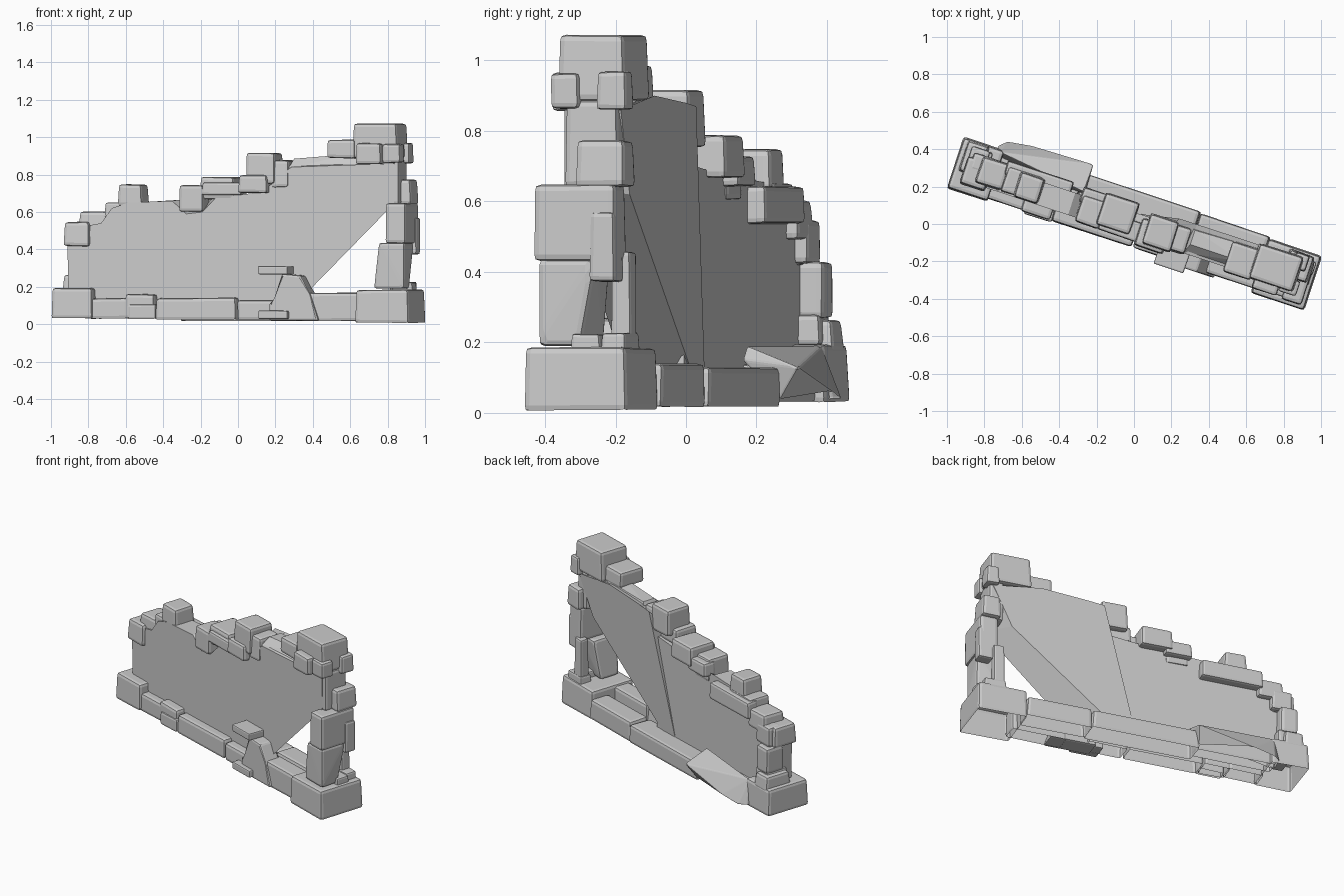
import bpy, bmesh, math, random
from mathutils import Matrix, Vector

random.seed(4)
cube = bpy.data.objects.get("Cube")
if cube:
    bpy.data.objects.remove(cube, do_unlink=True)

stone = bpy.data.materials.new("grey stone")
stone.use_nodes = True
grey = (0.6, 0.6, 0.6, 1)
stone.diffuse_color = grey
stone.node_tree.nodes["Principled BSDF"].inputs["Base Color"].default_value = grey

# The wall runs diagonally, so parts are laid out along it and then turned
TURN = Matrix.Rotation(math.radians(-18.3), 4, "Z")


def finish(name, bm, bevel=0.0, open_base=False):
    """Chamfer the edges, turn the part into place and link it."""
    if bevel:
        bmesh.ops.bevel(bm, geom=bm.edges[:], offset=bevel, segments=2,
                        profile=0.6, affect="EDGES", clamp_overlap=True)
    bmesh.ops.recalc_face_normals(bm, faces=bm.faces[:])
    if open_base:
        under = [f for f in bm.faces if f.normal.z < -0.6]
        bmesh.ops.delete(bm, geom=under, context="FACES")
    bm.transform(TURN)
    mesh = bpy.data.meshes.new(name)
    bm.to_mesh(mesh)
    bm.free()
    mesh.materials.append(stone)
    obj = bpy.data.objects.new(name, mesh)
    bpy.context.collection.objects.link(obj)
    return obj


def block(name, along, depth, height, taper=0.04, rough=0.005, open_base=False):
    """Hewn stone filling three ranges, a little narrower at the top."""
    bm = bmesh.new()
    bmesh.ops.create_cube(bm, size=1)
    ranges = (along, depth, height)
    size = [b - a for a, b in ranges]
    mid = [(a + b) / 2 for a, b in ranges]
    for v in bm.verts:
        shrink = 1 - taper * (v.co.z + 0.5)
        v.co = Vector((mid[0] + v.co.x * size[0] * shrink,
                       mid[1] + v.co.y * size[1] * shrink,
                       mid[2] + v.co.z * size[2]))
        v.co -= Vector([math.copysign(random.uniform(0, rough), c - m)
                        for c, m in zip(v.co, mid)])
    return finish(name, bm, min(0.018, min(size) * 0.17), open_base)


def footing(name, along, depth, height, taper=0.02):
    """Foundation stone, hollow underneath."""
    return block(name, along, depth, height, taper, open_base=True)


def slab(name, outline, rear_outline, front, back_low, back_high, bevel=0.0):
    """Upright slab between two outlines; its back may lean with height."""
    bm = bmesh.new()
    low = min(z for u, z in rear_outline)
    span = max(z for u, z in rear_outline) - low
    fore = [bm.verts.new((u, front, z)) for u, z in outline]
    rear = [bm.verts.new((u, back_low + (back_high - back_low) * (z - low) / span, z))
            for u, z in rear_outline]
    bm.faces.new(fore)
    bm.faces.new(rear[::-1])
    n = len(outline)
    for i in range(n):
        j = (i + 1) % n
        bm.faces.new((fore[j], fore[i], rear[i], rear[j]))
    return finish(name, bm, bevel)


def hull(name, points, bevel=0.0, open_base=False):
    bm = bmesh.new()
    for p in points:
        bm.verts.new(p)
    bmesh.ops.convex_hull(bm, input=bm.verts[:])
    return finish(name, bm, bevel, open_base)


# Plain wall faces, the tall one cut away along a slanting broken diagonal
low_edge = [(-.93, .12), (-.94, .43), (-.82, .44), (-.81, .53), (-.75, .54),
            (-.69, .62), (-.6, .65), (-.35, .66), (-.27, .59), (-.18, .6),
            (-.1, .68), (.2, .71), (.2, .12)]
low_rear = [(u, max(z, .665) if -.4 < u < 0 else z) for u, z in low_edge]
slab("low_wall", low_edge, low_rear, -.065, .06, .06)
slab("tall_wall",
     [(.09, .12), (.36, .12), (.9, .645), (.9, .86), (.6, .85), (.32, .84), (.15, .7)],
     [(.02, .12), (.14, .12), (.78, .62), (.9, .86), (.6, .9), (.32, .88), (.22, .87)],
     -.065, .062, .105)
block("tower_end", (.83, .925), (-.06, .1), (.64, .89), 0)
hull("tower_shoulder", [(.3, -.06, .83), (.84, -.06, .85), (.32, -.01, .885),
                        (.62, -.01, .908), (.84, -.01, .89), (.3, .085, .84),
                        (.32, .07, .885), (.62, .08, .9), (.84, .09, .86)])

# Front foundation row
footing("left_corner", (-1.015, -.775), (-.135, .16), (.025, .195), .04)
block("left_corner_upper", (-.985, -.86), (-.03, .155), (.17, .265), .1)
footing("front_base_a", (-.8, -.58), (-.12, 0), (.025, .142))
footing("front_base_b", (-.6, -.43), (-.125, 0), (.025, .163))
footing("front_base_b_foot", (-.58, -.42), (-.135, -.06), (.025, .11))
footing("front_base_c", (-.43, .03), (-.125, 0), (.02, .143), .01)
footing("front_base_d", (.03, .28), (-.125, 0), (.02, .132), .01)
footing("front_base_e", (.4, .74), (-.13, -.01), (.012, .17))
footing("right_corner", (.705, 1.012), (-.157, .155), (.002, .187), .03)
heap_edge = [(.22, .02), (.22, .11), (.265, .14), (.29, .27), (.4, .26),
             (.45, .16), (.5, .02)]
slab("rubble_heap", heap_edge, heap_edge, -.14, -.02, -.05, .012)
for label, low in (("lower", .027), ("upper", .265)):
    block(label + "_ledge_stone", (.165, .335), (-.168, -.05), (low, low + .047), 0, .003)

# Back foundation row
footing("back_base_a", (-.34, .325), (.02, .178), (.01, .132))
footing("back_base_b", (.315, .72), (.03, .168), (.01, .142), .03)
footing("back_base_c", (-.82, -.33), (.03, .13), (.03, .14))
hull("fallen_slab", [(-.83, .08, .03), (-.82, .17, .04), (-.78, .207, .04),
                     (-.65, .226, .06), (-.8, .14, .19), (-.31, .08, .19),
                     (-.3, .07, .15), (-.305, .235, .13), (-.33, .17, .035)],
     .006, open_base=True)

# Right column around the gap
block("column_foot", (.87, .99), (-.02, .07), (.17, .225))
block("column_foot_back", (.83, .97), (.06, .14), (.17, .23))
hull("column_leaning", [(.8, -.115, .19), (.975, -.12, .19), (.965, .0, .19),
                        (.8, .02, .19), (.83, -.12, .435), (.975, -.12, .435),
                        (.975, .05, .435), (.83, .05, .435)], .015)
block("column_middle", (.87, .987), (-.137, .115), (.428, .652), .02)
block("column_side", (.9, .995), (.035, .115), (.37, .57))
block("column_back", (.84, .91), (.07, .135), (.2, .46))
block("column_upper", (.86, .978), (-.015, .14), (.64, .775), .08)

# Tower top
block("cap_stone", (.665, .925), (-.085, .12), (.885, 1.077), .06)
block("cap_step", (.525, .69), (-.095, .087), (.885, .99), .05)
block("cap_front_stone", (.7, .845), (-.13, -.03), (.855, .97))
block("cap_side_stone", (.87, .95), (.04, .135), (.857, .97))
block("cap_front_corner", (.84, .945), (-.1, -.01), (.86, .965))

# Stepped stones along the broken top edge
block("step_high", (.065, .235), (-.09, .09), (.75, .92), .06)
block("step_high_side", (.21, .31), (-.08, .08), (.73, .88), .1)
block("step_ledge", (.03, .2), (-.11, .05), (.7, .8), .06)
block("step_middle", (-.2, .0), (-.07, .118), (.665, .79), .05)
block("step_middle_front", (-.18, .05), (-.09, .02), (.69, .76))
block("step_notch", (-.31, -.165), (-.09, .07), (.6, .745), .05)
block("step_notch_back", (-.32, -.15), (.02, .11), (.64, .73), .06)
block("step_low", (-.665, -.52), (-.068, .083), (.63, .75), .08)
block("step_low_base", (-.74, -.53), (-.06, .09), (.57, .655), .06)
block("back_ledge", (-.75, -.37), (.03, .115), (.535, .645), .03)
block("stair_upper", (-.885, -.72), (-.06, .1), (.49, .605), .1)
block("stair_lower", (-.96, -.81), (-.09, .075), (.415, .55), .06)

# Left column
block("left_column_foot", (-.955, -.83), (-.03, .125), (.19, .28))
block("left_column", (-.955, -.845), (.0, .13), (.265, .43), .02)
block("left_column_top", (-.935, -.8), (.0, .1), (.42, .55), .04)
